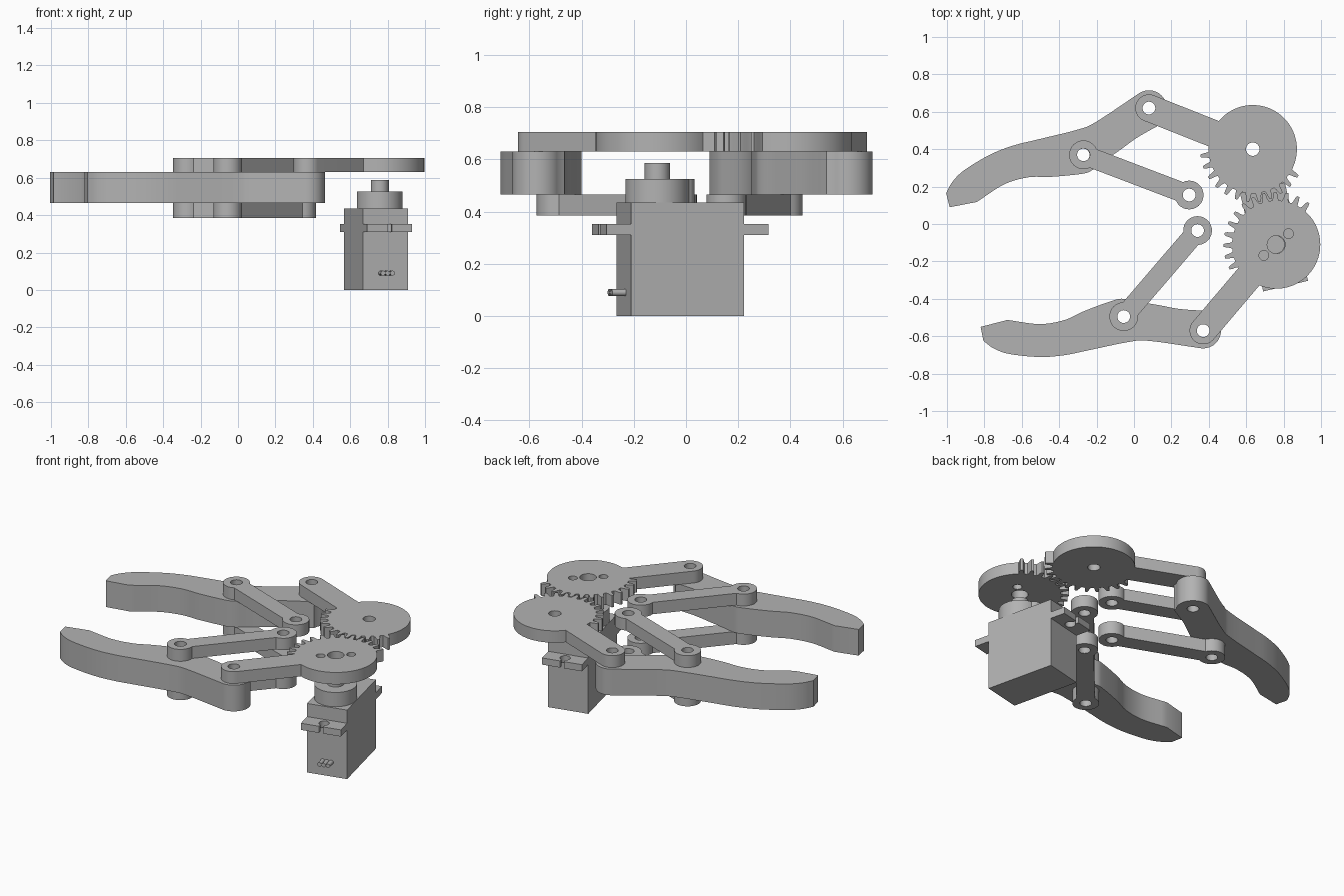
import bpy
from math import pi, sin, cos, asin, atan2, hypot, radians
from mathutils import Vector, Matrix

if "Cube" in bpy.data.objects:
    bpy.data.objects.remove(bpy.data.objects["Cube"], do_unlink=True)

grey = bpy.data.materials.new("plain_grey")
grey.use_nodes = True
grey.diffuse_color = (0.45, 0.45, 0.45, 1)
grey.node_tree.nodes["Principled BSDF"].inputs["Base Color"].default_value = (0.45, 0.45, 0.45, 1)

HOLE = 0.034
LOW, MID, HIGH = (0.385, 0.465), (0.465, 0.63), (0.63, 0.705)


def arc(c, r, start, end, n=20):
    """Points on an arc, angles in radians."""
    steps = [start + (end - start) * i / n for i in range(n + 1)]
    return [(c[0] + r * cos(a), c[1] + r * sin(a)) for a in steps]


def circle(c, r, n=32):
    return arc(c, r, 0, 2 * pi, n)[:-1]


def spline(points, n=5):
    """Smooth curve through the points."""
    p = [Vector(q) for q in points]
    p = [2 * p[0] - p[1]] + p + [2 * p[-1] - p[-2]]
    out = []
    for a, b, c, d in zip(p, p[1:], p[2:], p[3:]):
        for i in range(n):
            t = i / n
            out.append(0.5 * (2 * b + (c - a) * t + (2 * a - 5 * b + 4 * c - d) * t**2
                              + (3 * b - a - 3 * c + d) * t**3))
    return [tuple(q) for q in out] + [tuple(points[-1])]


def plate(name, outline, span, holes=(), matrix=Matrix()):
    """Flat plate from an outline and holes, filling a height span."""
    cu = bpy.data.curves.new(name, "CURVE")
    cu.dimensions, cu.fill_mode = "2D", "BOTH"
    cu.extrude = (span[1] - span[0]) / 2
    for loop in [outline, *holes]:
        s = cu.splines.new("POLY")
        s.points.add(len(loop) - 1)
        for pt, (x, y) in zip(s.points, loop):
            pt.co = (x, y, 0, 1)
        s.use_cyclic_u = True
    ob = bpy.data.objects.new(name, cu)
    bpy.context.collection.objects.link(ob)
    ob.matrix_world = matrix @ Matrix.Translation((0, 0, sum(span) / 2))
    bpy.ops.object.select_all(action="DESELECT")
    ob.select_set(True)
    bpy.context.view_layer.objects.active = ob
    bpy.ops.object.convert(target="MESH")
    ob = bpy.context.object
    ob.name = name
    bpy.ops.object.mode_set(mode="EDIT")
    bpy.ops.mesh.select_all(action="SELECT")
    bpy.ops.mesh.remove_doubles(threshold=0.0001)
    bpy.ops.mesh.normals_make_consistent(inside=False)
    bpy.ops.object.mode_set(mode="OBJECT")
    ob.data.materials.clear()
    ob.data.materials.append(grey)
    bpy.ops.object.shade_smooth_by_angle(angle=radians(30))
    return ob


def link(name, a, b, span, r=0.077, half=0.053):
    """Bar with a round eye at each end."""
    d = atan2(b[1] - a[1], b[0] - a[0])
    k = asin(half / r)
    outline = arc(b, r, d - pi + k, d + pi - k) + arc(a, r, d + k, d + 2 * pi - k)
    plate(name, outline, span, [circle(a, HOLE), circle(b, HOLE)])


def gear_arm(name, centre, pivot, teeth, holes, root=0.236, tip=0.282, half=0.073):
    """Partly toothed disc with an arm reaching out to the pivot."""
    d = atan2(pivot[1] - centre[1], pivot[0] - centre[0]) % (2 * pi)
    k = asin(half / root)
    tooth = [(-4.2, root), (-3.0, 0.25), (-2.4, 0.268), (-1.4, tip)]
    tooth += [(-a, r) for a, r in reversed(tooth)]
    polar = [(radians(t + a), r) for t in teeth for a, r in tooth]
    polar = [((a - d) % (2 * pi), r) for a, r in polar]
    first, last = min(polar)[0], max(polar)[0]
    for i in range(73):
        a = k + (2 * pi - 2 * k) * i / 72
        if a < first - 0.01 or a > last + 0.01:
            polar.append((a, root))
    polar.sort()
    outline = [(centre[0] + r * cos(a + d), centre[1] + r * sin(a + d)) for a, r in polar]
    outline += arc(pivot, half, d - pi / 2, d + pi / 2)
    plate(name, outline, HIGH, holes + [circle(pivot, HOLE)])


# Pivot positions
gear_l, gear_r = (0.635, 0.40), (0.76, -0.11)
arm_l, arm_r = (0.08, 0.62), (0.37, -0.57)
mid_l, mid_r = (-0.27, 0.37), (-0.055, -0.495)
base_l, base_r = (0.295, 0.155), (0.34, -0.035)

# Meshing gears with arms
pitch = 360 / 28
mesh_angle = 283.8
gear_arm("idle_gear_arm", gear_l, arm_l,
         [mesh_angle + (i + 0.5) * pitch for i in range(-8, 4)], [circle(gear_l, 0.036)])
horn = [circle(gear_r, 0.048)]
for s in (-1, 1):
    horn.append(circle((gear_r[0] + s * 0.066, gear_r[1] + s * 0.058), 0.026))
gear_arm("drive_gear_arm", gear_r, arm_r,
         [mesh_angle - 180 + i * pitch for i in range(-4, 9)], horn)

# Paired parallel links above and below the fingers
for label, span in (("upper", HIGH), ("lower", LOW)):
    link(label + "_link_left", mid_l, base_l, span)
    link(label + "_link_right", mid_r, base_r, span)

# Finger outline around the arm pivot: inner edge, tip, outer edge, round heel
inner = spline([(0.03, 0.105), (-0.12, 0.115), (-0.23, 0.135), (-0.34, 0.153), (-0.425, 0.17),
                (-0.485, 0.16), (-0.635, 0.105), (-0.74, 0.057), (-0.875, 0.035), (-1.047, 0.057)])
outer = spline([(-1.175, -0.055), (-1.12, -0.095), (-1.036, -0.125), (-0.875, -0.141),
                (-0.74, -0.131), (-0.608, -0.104), (-0.394, -0.06), (-0.287, -0.055), (-0.02, -0.093)])
heel = arc((0, 0), 0.095, radians(-95), radians(60))
shape = inner + [(-1.19, 0.02)] + outer + heel
b = (mid_r[0] - arm_r[0], mid_r[1] - arm_r[1])
turn = radians(25.5)


def place_left(p):
    """Mirrored and turned copy of a right finger point."""
    r, a = hypot(*p), turn - atan2(p[1], p[0])
    return arm_l[0] + r * cos(a), arm_l[1] + r * sin(a)


def place_right(p):
    return arm_r[0] + p[0], arm_r[1] + p[1]


for side, put in (("left", place_left), ("right", place_right)):
    plate("finger_" + side, [put(p) for p in shape], MID,
          [circle(put((0, 0)), HOLE), circle(put(b), HOLE)])

# Servo motor, turned slightly about the vertical
servo = Matrix.Translation((0.7375, -0.0225, 0)) @ Matrix.Rotation(radians(13.3), 4, "Z")
W, L, F = 0.123, 0.2215, 0.318
plate("servo_body", [(-W, -L), (W, -L), (W, L), (-W, L)], (0, 0.435), matrix=servo)
plate("servo_gear_housing", circle((0, -0.09), 0.122, 48), (0.435, 0.525), matrix=servo)
plate("servo_small_housing", circle((0, 0.01), 0.045), (0.435, 0.525), matrix=servo)
plate("servo_shaft", circle((0, -0.09), 0.048), (0.525, 0.587), matrix=servo)

# Mounting ears with keyhole slots
slit = 0.012
k = asin(slit / 0.03)
ear = [(-W, L), (W, L), (W, F), (slit, F)]
ear += arc((0, 0.268), 0.03, pi / 2 - k, -3 * pi / 2 + k) + [(-slit, F), (-W, F)]
for name, angle in (("back", 0), ("front", pi)):
    plate("mounting_ear_" + name, ear, (0.31, 0.352), matrix=servo @ Matrix.Rotation(angle, 4, "Z"))

# Three wire stubs low on the front of the motor
for i in (-1, 0, 1):
    stub = servo @ Matrix.Translation((i * 0.026, 0, 0.09)) @ Matrix.Rotation(pi / 2, 4, "X")
    plate("wire_stub", circle((0, 0), 0.013, 16), (L, 0.276), matrix=stub)
